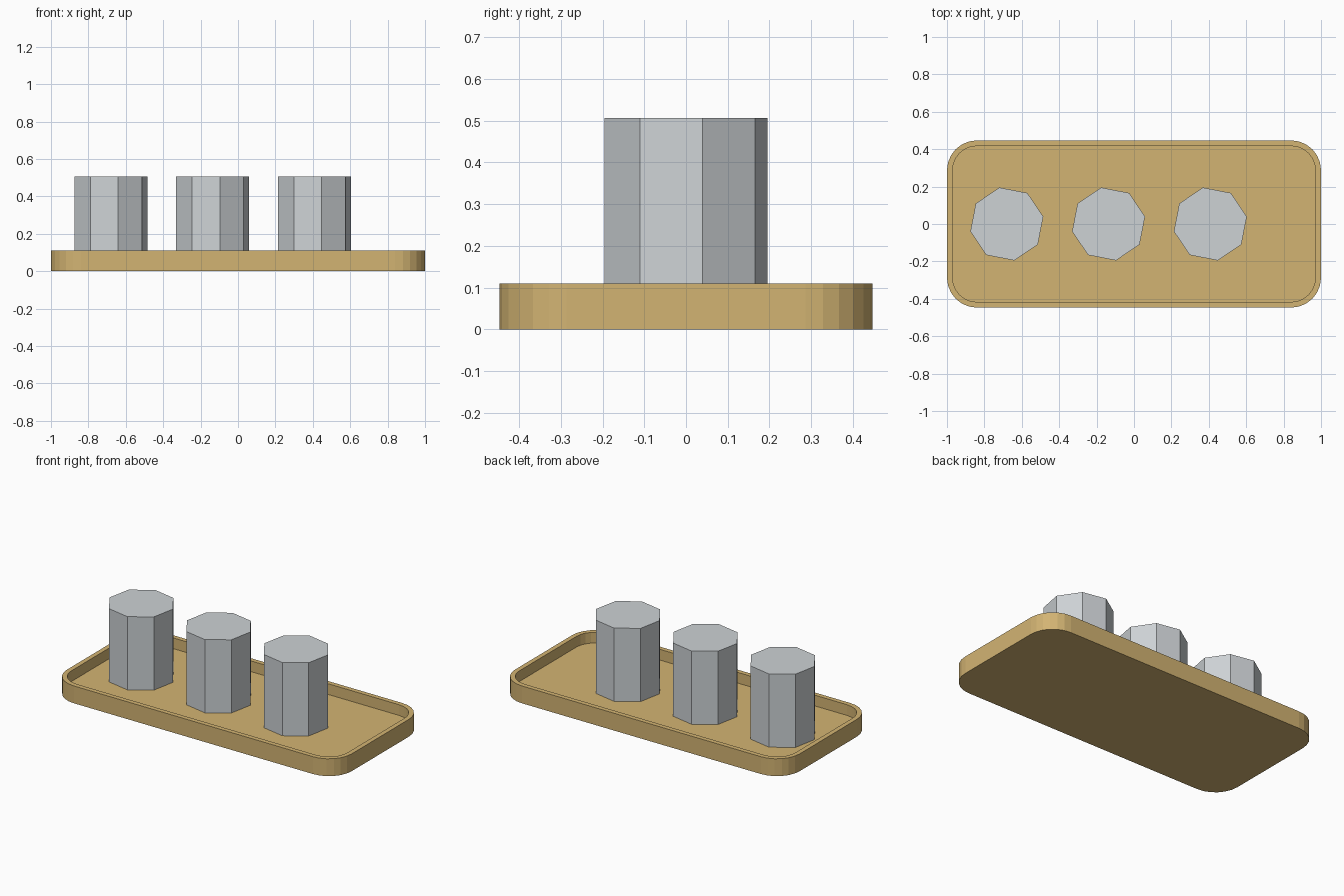
import bpy, bmesh, math

if "Cube" in bpy.data.objects:
    bpy.data.objects.remove(bpy.data.objects["Cube"])

HALF_X, HALF_Y = 1.0, 0.447
RADIUS, WALL = 0.16, 0.03
HEIGHT, FLOOR = 0.11, 0.042
TOP = 0.507


def material(name, colour):
    mat = bpy.data.materials.new(name)
    mat.diffuse_color = (*colour, 1)
    mat.use_nodes = True
    mat.node_tree.nodes["Principled BSDF"].inputs["Base Color"].default_value = mat.diffuse_color
    return mat


def make_object(name, bm, mat):
    bmesh.ops.recalc_face_normals(bm, faces=bm.faces[:])
    mesh = bpy.data.meshes.new(name)
    bm.to_mesh(mesh)
    bm.free()
    mesh.materials.append(mat)
    obj = bpy.data.objects.new(name, mesh)
    bpy.context.collection.objects.link(obj)
    return obj


def rounded_loop(inset, z, steps=6):
    """Rounded rectangle with faceted corners."""
    r = RADIUS - inset
    points = []
    for k, (sx, sy) in enumerate([(1, 1), (-1, 1), (-1, -1), (1, -1)]):
        for i in range(steps + 1):
            a = math.radians(90 * (k + i / steps))
            points.append((sx * (HALF_X - RADIUS) + r * math.cos(a),
                           sy * (HALF_Y - RADIUS) + r * math.sin(a), z))
    return points


def octagon(radius, z, turn=11.5):
    angles = [math.radians(turn + 45 * i) for i in range(8)]
    return [(radius * math.cos(a), radius * math.sin(a), z) for a in angles]


def skin(loops):
    """Join successive outlines with quads and cap both ends."""
    bm = bmesh.new()
    rings = [[bm.verts.new(p) for p in loop] for loop in loops]
    for low, high in zip(rings, rings[1:]):
        for i in range(len(low)):
            j = (i + 1) % len(low)
            bm.faces.new((low[i], low[j], high[j], high[i]))
    bm.faces.new(rings[0][::-1])
    bm.faces.new(rings[-1])
    return bm


tan = material("tan", (0.65, 0.456, 0.171))
grey = material("light_grey", (0.61, 0.645, 0.665))

# Shallow tray: underside, outer wall, rim, inner wall and floor
make_object("tray", skin([rounded_loop(0, 0), rounded_loop(0, HEIGHT),
                          rounded_loop(WALL, HEIGHT), rounded_loop(WALL, FLOOR)]), tan)

# Three octagonal pillars standing on the tray floor, slightly turned
for n in range(3):
    pillar = make_object(f"pillar_{n + 1}",
                         skin([octagon(0.199, FLOOR), octagon(0.199, TOP)]), grey)
    pillar.location.x = -0.68 + 0.544 * n
